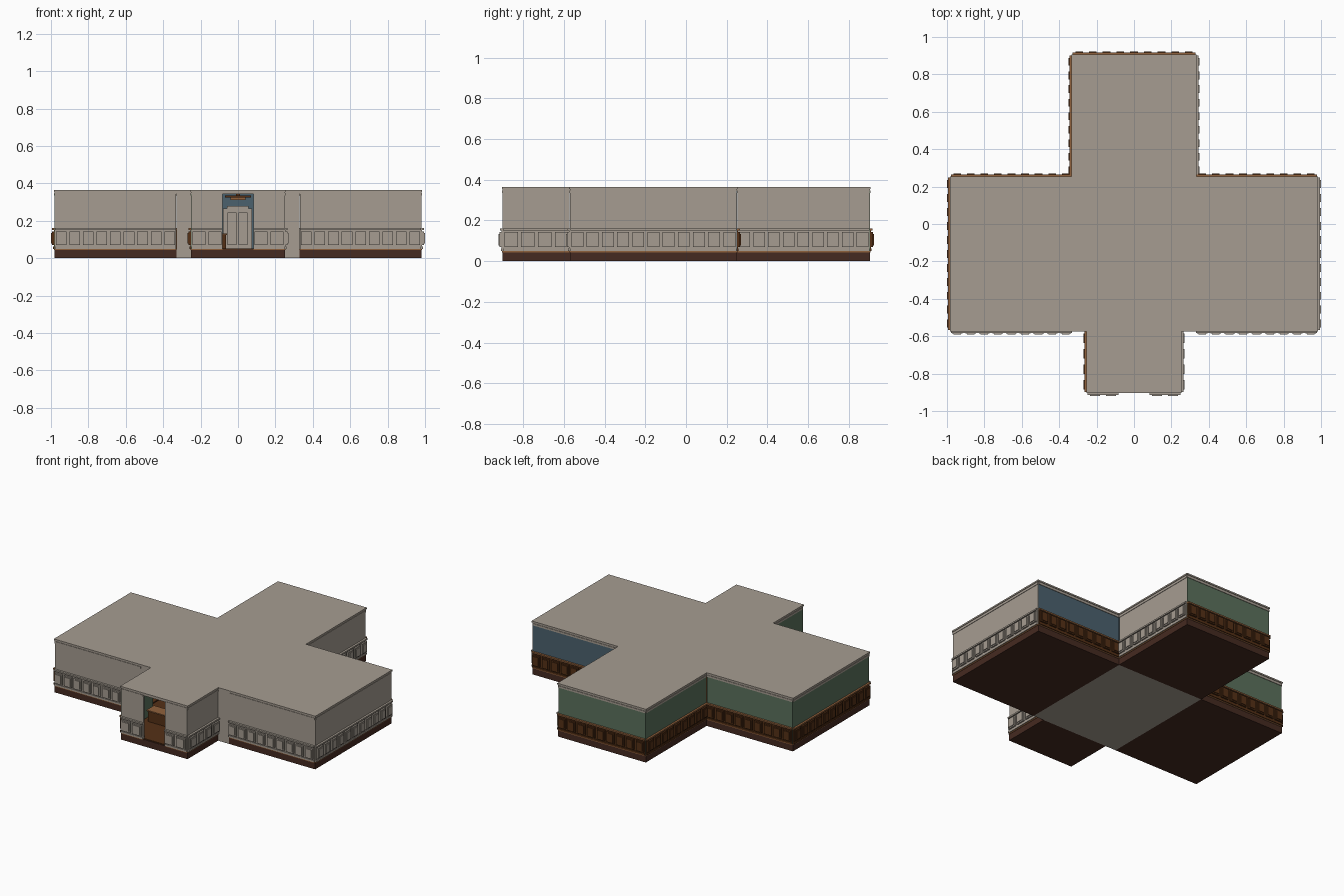
import bpy, bmesh
from mathutils import Matrix, Vector

cube = bpy.data.objects.get("Cube")
if cube:
    bpy.data.objects.remove(cube)


def material(name, r, g, b):
    m = bpy.data.materials.new(name)
    m.use_nodes = True
    m.diffuse_color = (r, g, b, 1)
    m.node_tree.nodes["Principled BSDF"].inputs["Base Color"].default_value = (r, g, b, 1)
    return m


GREY = material("warm grey plaster", 0.38, 0.335, 0.285)
GREEN = material("sage green paint", 0.105, 0.165, 0.107)
BLUE = material("slate blue paint", 0.07, 0.12, 0.155)
WOOD = material("dark wood", 0.09, 0.03, 0.008)
TRIM = material("orange wood trim", 0.28, 0.12, 0.045)
PLINTH = material("plinth brown", 0.06, 0.023, 0.015)

# Height levels
FLOOR, RAIL, CEILING, TOP = 0.05, 0.15, 0.348, 0.364


def build(name, boxes):
    """One object out of several (low corner, high corner, material) boxes."""
    bm = bmesh.new()
    mats = []
    for lo, hi, mat in boxes:
        if mat not in mats:
            mats.append(mat)
        lo, hi = Vector(lo), Vector(hi)
        size = hi - lo
        place = Matrix.Translation((lo + hi) / 2) @ Matrix.Diagonal((*size, 1))
        new = bmesh.ops.create_cube(bm, size=1, matrix=place)
        for f in {f for v in new["verts"] for f in v.link_faces}:
            f.material_index = mats.index(mat)
    mesh = bpy.data.meshes.new(name)
    bm.to_mesh(mesh)
    bm.free()
    for m in mats:
        mesh.materials.append(m)
    ob = bpy.data.objects.new(name, mesh)
    bpy.context.collection.objects.link(ob)
    return ob


def wall(name, axis, sign, at, start, end, paint=GREY):
    """Panelled wall facing sign * axis, running from start to end."""
    plain = paint == GREY
    low = GREY if plain else WOOD
    cap = GREY if plain else TRIM
    boxes = []

    def add(a, b, inner, outer, z0, z1, mat):
        d = sorted((at + sign * inner, at + sign * outer))
        if axis == "x":
            boxes.append(((d[0], a, z0), (d[1], b, z1), mat))
        else:
            boxes.append(((a, d[0], z0), (b, d[1], z1), mat))

    s, e = start + 0.002, end - 0.002
    add(s, e, -0.012, 0, FLOOR, CEILING, paint)           # painted wall
    add(s, e, -0.004, 0.005, FLOOR, RAIL, low)            # wainscot
    add(s, e, -0.004, 0.009, FLOOR, FLOOR + 0.012, low)   # skirting
    add(s, e, -0.004, 0.014, RAIL, RAIL + 0.01, cap)      # cap rail
    add(s, e, -0.004, 0.003, FLOOR - 0.007, FLOOR, TRIM)  # floor edge
    add(s, e, -0.004, 0.003, 0.335, CEILING, GREY)        # crown moulding
    count = max(1, round((end - start) / 0.075))
    step = (end - start) / count
    for i in range(count):                                # raised panels
        a = start + i * step + 0.008
        add(a, a + step - 0.016, 0, 0.015, 0.07, 0.142, low)
        add(a + 0.008, a + step - 0.024, 0, 0.02, 0.078, 0.134, low)
    build(name, boxes)


# Rooms: low x, low y, high x, high y
rooms = {
    "hall": (-0.33, -0.57, 0.33, 0.25),
    "west_room": (-0.98, -0.57, -0.33, 0.25),
    "east_room": (0.33, -0.57, 0.98, 0.25),
    "north_room": (-0.33, 0.25, 0.33, 0.903),
    "entry": (-0.25, -0.9, 0.25, -0.57),
}
for room, (x0, y0, x1, y1) in rooms.items():
    base = GREY if room == "hall" else PLINTH
    build(room + "_plinth", [((x0, y0, 0), (x1, y1, FLOOR - 0.004), base)])
    build(room + "_floor", [((x0 + 0.004, y0 + 0.004, FLOOR - 0.004),
                             (x1 - 0.004, y1 - 0.004, FLOOR + 0.002), WOOD)])
    g = 0.004
    build(room + "_roof", [((x0 - g, y0 - g, CEILING + 0.006), (x1 + g, y1 + g, TOP), GREY),
                           ((x0, y0, CEILING - 0.004), (x1, y1, CEILING + 0.006), GREY)])

# Outer walls
wall("west_front_wall", "y", -1, -0.57, -0.98, -0.33)
wall("east_front_wall", "y", -1, -0.57, 0.33, 0.98)
wall("west_back_wall", "y", 1, 0.25, -0.98, -0.33, GREEN)
wall("east_back_wall", "y", 1, 0.25, 0.33, 0.98, BLUE)
wall("west_end_wall", "x", -1, -0.98, -0.57, 0.25, GREEN)
wall("east_end_wall", "x", 1, 0.98, -0.57, 0.25)
wall("north_left_wall", "x", -1, -0.33, 0.25, 0.903, GREEN)
wall("north_right_wall", "x", 1, 0.33, 0.25, 0.903)
wall("north_back_wall", "y", 1, 0.903, -0.33, 0.33, GREEN)
wall("entry_left_wall", "x", -1, -0.25, -0.9, -0.57, GREEN)
wall("entry_right_wall", "x", 1, 0.25, -0.9, -0.57)
for side, a, b in (("left", -0.25, -0.08), ("right", 0.08, 0.25)):
    wall("entry_front_wall_" + side, "y", -1, -0.9, a, b)

# Plain hall corners beside the entry
for side, a, b in (("left", -0.33, -0.25), ("right", 0.25, 0.33)):
    build("hall_corner_" + side, [((a, -0.57, 0), (b, -0.555, CEILING), GREY)])

# Inner partition with a panelled, stepped-top door
build("hall_partition", [((-0.32, 0.235, FLOOR), (0.32, 0.245, CEILING), BLUE)])
build("inner_door", [((-0.08, 0.215, FLOOR), (0.075, 0.235, 0.265), GREY),
                     ((-0.06, 0.215, 0.265), (0.055, 0.235, 0.28), GREY),
                     ((-0.055, 0.205, 0.07), (-0.008, 0.215, 0.245), GREY),
                     ((0.003, 0.205, 0.07), (0.05, 0.215, 0.245), GREY)])

# Reception counter
build("counter", [((-0.2, -0.68, FLOOR), (-0.065, -0.62, 0.125), WOOD),
                  ((-0.205, -0.69, 0.125), (-0.06, -0.61, 0.133), TRIM)])

# Hanging lamp
build("hanging_lamp", [((-0.07, -0.17, 0.325), (0.07, -0.03, 0.335), WOOD),
                       ((-0.04, -0.14, 0.31), (0.04, -0.06, 0.325), TRIM),
                       ((-0.01, -0.11, 0.335), (0.01, -0.09, CEILING), WOOD)])
